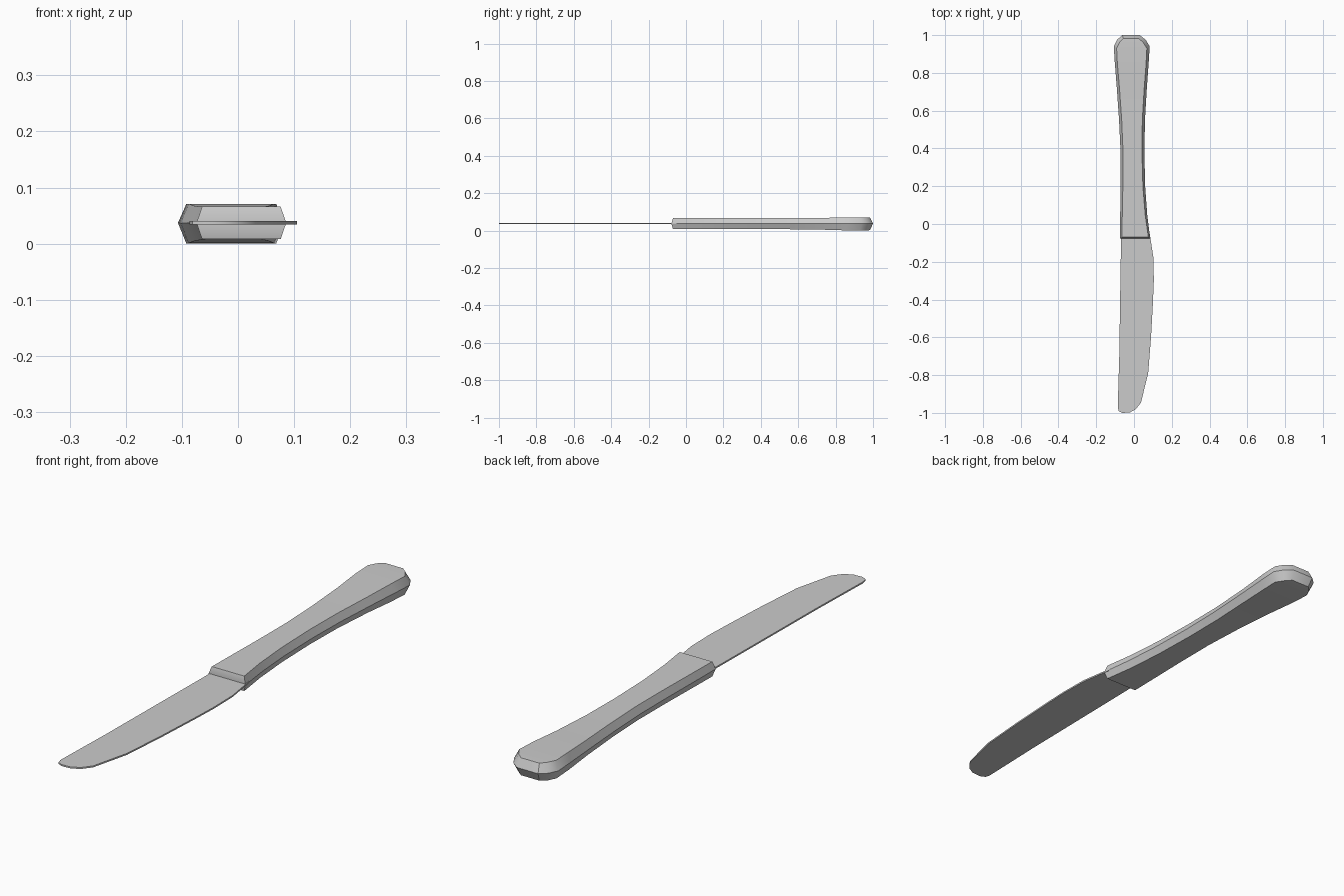
import bpy, bmesh, math

if "Cube" in bpy.data.objects:
    bpy.data.objects.remove(bpy.data.objects["Cube"])

steel = bpy.data.materials.new("steel grey")
steel.diffuse_color = (0.6, 0.6, 0.6, 1)
steel.use_nodes = True
steel.node_tree.nodes["Principled BSDF"].inputs["Base Color"].default_value = steel.diffuse_color
MID = 0.037


def finish(bm, name):
    bmesh.ops.recalc_face_normals(bm, faces=bm.faces)
    me = bpy.data.meshes.new(name)
    bm.to_mesh(me)
    bm.free()
    me.materials.append(steel)
    ob = bpy.data.objects.new(name, me)
    bpy.context.collection.objects.link(ob)
    bpy.ops.object.select_all(action='DESELECT')
    ob.select_set(True)
    bpy.context.view_layer.objects.active = ob
    bpy.ops.object.shade_smooth_by_angle(angle=math.radians(35))
    return ob


# Handle: six-sided sections (y at middle, y at top/bottom, left, right, inset, z bottom, z top)
stations = [
    (-0.078, -0.070, -0.074, 0.086, 0.010, 0.008, 0.066),
    (0.05, 0.05, -0.073, 0.070, 0.011, 0.008, 0.066),
    (0.20, 0.20, -0.071, 0.059, 0.012, 0.008, 0.066),
    (0.38, 0.38, -0.071, 0.055, 0.013, 0.008, 0.066),
    (0.55, 0.55, -0.079, 0.058, 0.014, 0.007, 0.066),
    (0.72, 0.72, -0.091, 0.068, 0.014, 0.005, 0.067),
    (0.86, 0.85, -0.102, 0.078, 0.014, 0.001, 0.071),
    (0.94, 0.93, -0.107, 0.083, 0.015, 0.000, 0.071),
    (0.975, 0.962, -0.090, 0.062, 0.014, 0.000, 0.071),
    (1.0, 0.983, -0.062, 0.030, 0.006, 0.002, 0.070),
]
bm = bmesh.new()
rings = []
for ym, yt, l, r, i, zb, zt in stations:
    pts = [(l, ym, MID), (l + i, yt, zt), (r - i, yt, zt),
           (r, ym, MID), (r - i, yt, zb), (l + i, yt, zb)]
    rings.append([bm.verts.new(p) for p in pts])
for a, b in zip(rings, rings[1:]):
    for k in range(6):
        n = (k + 1) % 6
        bm.faces.new((a[k], a[n], b[n], b[k]))
for ring in (rings[0], rings[-1]):
    bm.faces.new(ring[:4])
    bm.faces.new(ring[3:] + ring[:1])
finish(bm, "handle")

# Blade: thin extruded outline, rounded at the tip
outline = [(-0.068, -0.05), (-0.072, -0.30), (-0.078, -0.70), (-0.086, -0.97),
           (-0.081, -0.99), (-0.062, -1.0), (-0.022, -0.998), (0.01, -0.98),
           (0.037, -0.945), (0.075, -0.79), (0.090, -0.60), (0.100, -0.42),
           (0.105, -0.30), (0.103, -0.18), (0.083, -0.05)]
bm = bmesh.new()
face = bm.faces.new([bm.verts.new((x, y, MID - 0.003)) for x, y in outline])
ext = bmesh.ops.extrude_face_region(bm, geom=[face])
bmesh.ops.translate(bm, vec=(0, 0, 0.006),
                    verts=[v for v in ext["geom"] if isinstance(v, bmesh.types.BMVert)])
finish(bm, "blade")
